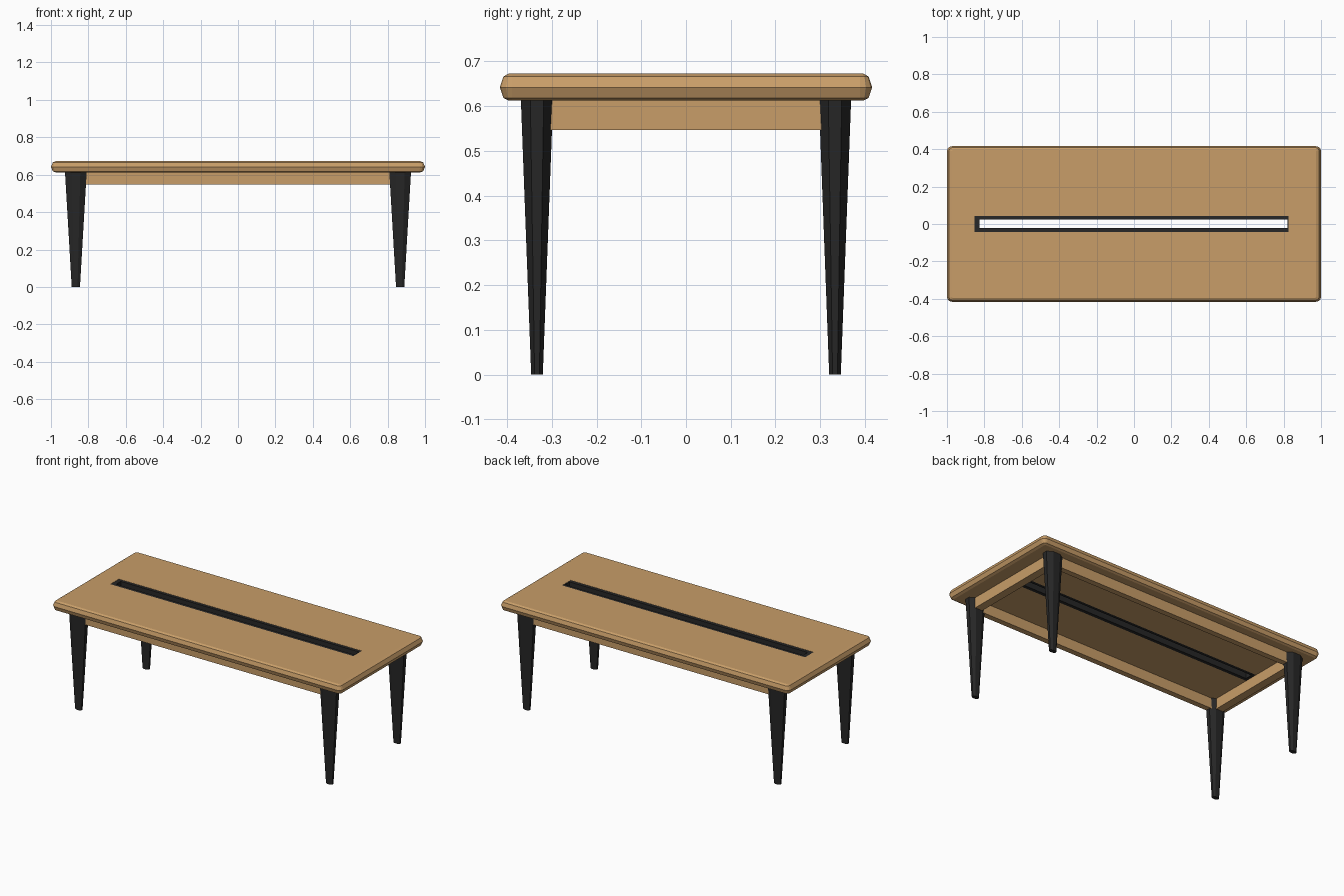
import bpy, bmesh, math

if "Cube" in bpy.data.objects:
    bpy.data.objects.remove(bpy.data.objects["Cube"])


def material(name, color):
    m = bpy.data.materials.new(name)
    m.diffuse_color = (*color, 1)
    m.use_nodes = True
    m.node_tree.nodes["Principled BSDF"].inputs["Base Color"].default_value = m.diffuse_color
    return m


wood = material("wood", (0.58, 0.34, 0.14))
black = material("black", (0.02, 0.02, 0.02))


def finish(name, bm, mat):
    bmesh.ops.recalc_face_normals(bm, faces=bm.faces)
    me = bpy.data.meshes.new(name)
    bm.to_mesh(me)
    bm.free()
    ob = bpy.data.objects.new(name, me)
    bpy.context.collection.objects.link(ob)
    if mat:
        me.materials.append(mat)
    return ob


def loft(name, rings, mat):
    """Skin a stack of closed rings and cap both ends."""
    bm = bmesh.new()
    loops = [[bm.verts.new(p) for p in ring] for ring in rings]
    n = len(loops[0])
    for a, b in zip(loops, loops[1:]):
        for i in range(n):
            j = (i + 1) % n
            bm.faces.new((a[i], a[j], b[j], b[i]))
    bm.faces.new(loops[0])
    bm.faces.new(loops[-1])
    return finish(name, bm, mat)


def box(name, x0, x1, y0, y1, z0, z1, mat):
    rings = [[(x0, y0, z), (x1, y0, z), (x1, y1, z), (x0, y1, z)] for z in (z0, z1)]
    return loft(name, rings, mat)


def rounded_rect(hx, hy, r, z, steps=3):
    pts = []
    for k, (sx, sy) in enumerate([(1, 1), (-1, 1), (-1, -1), (1, -1)]):
        for s in range(steps + 1):
            a = math.pi / 2 * (k + s / steps)
            pts.append((sx * (hx - r) + r * math.cos(a),
                        sy * (hy - r) + r * math.sin(a), z))
    return pts


# Table top with a rounded edge
edge = [(0.020, 0.612), (0.008, 0.618), (0, 0.642), (0.008, 0.666), (0.020, 0.673)]
top = loft("table_top", [rounded_rect(1 - 1.3 * d, 0.416 - d, 0.027 - d, z)
                         for d, z in edge], wood)

# Long slot through the top
X0, X1, Y0, Y1 = -0.853, 0.826, -0.042, 0.043
cutter = box("slot_cutter", X0, X1, Y0, Y1, 0.5, 0.8, None)
cutter.hide_render = True
cutter.hide_viewport = True
cutter.display_type = 'WIRE'
mod = top.modifiers.new("slot", 'BOOLEAN')
mod.operation = 'DIFFERENCE'
mod.solver = 'EXACT'
mod.object = cutter

# Black lining of the slot
Z0, Z1 = 0.612, 0.672
box("slot_lining_front", X0, X1, Y0, -0.021, Z0, Z1, black)
box("slot_lining_back", X0, X1, 0.024, Y1, Z0, Z1, black)
box("slot_lining_left", X0, -0.827, -0.021, 0.024, Z0, Z1, black)
box("slot_lining_right", 0.82, X1, -0.021, 0.024, Z0, Z1, black)

# Apron rails and tapered eight-sided legs
AX, AY = 0.895, 0.347
for s, side, end in ((-1, "front", "left"), (1, "back", "right")):
    ys = sorted((s * AY, s * (AY - 0.035)))
    xs = sorted((s * AX, s * (AX - 0.05)))
    box(side + "_apron", -0.86, 0.86, *ys, 0.547, 0.614, wood)
    box(end + "_apron", *xs, -0.33, 0.33, 0.547, 0.614, wood)
    for t, other in ((-1, "left"), (1, "right")):
        rings = []
        for z, hx, hy in ((0, 0.022, 0.013), (0.614, 0.058, 0.036)):
            k = 1 / math.cos(math.pi / 8)
            rings.append([(t * 0.867 + hx * k * math.cos(math.pi * (i + 0.5) / 4),
                           s * 0.333 + hy * k * math.sin(math.pi * (i + 0.5) / 4), z)
                          for i in range(8)])
        loft(f"{side}_{other}_leg", rings, black)
